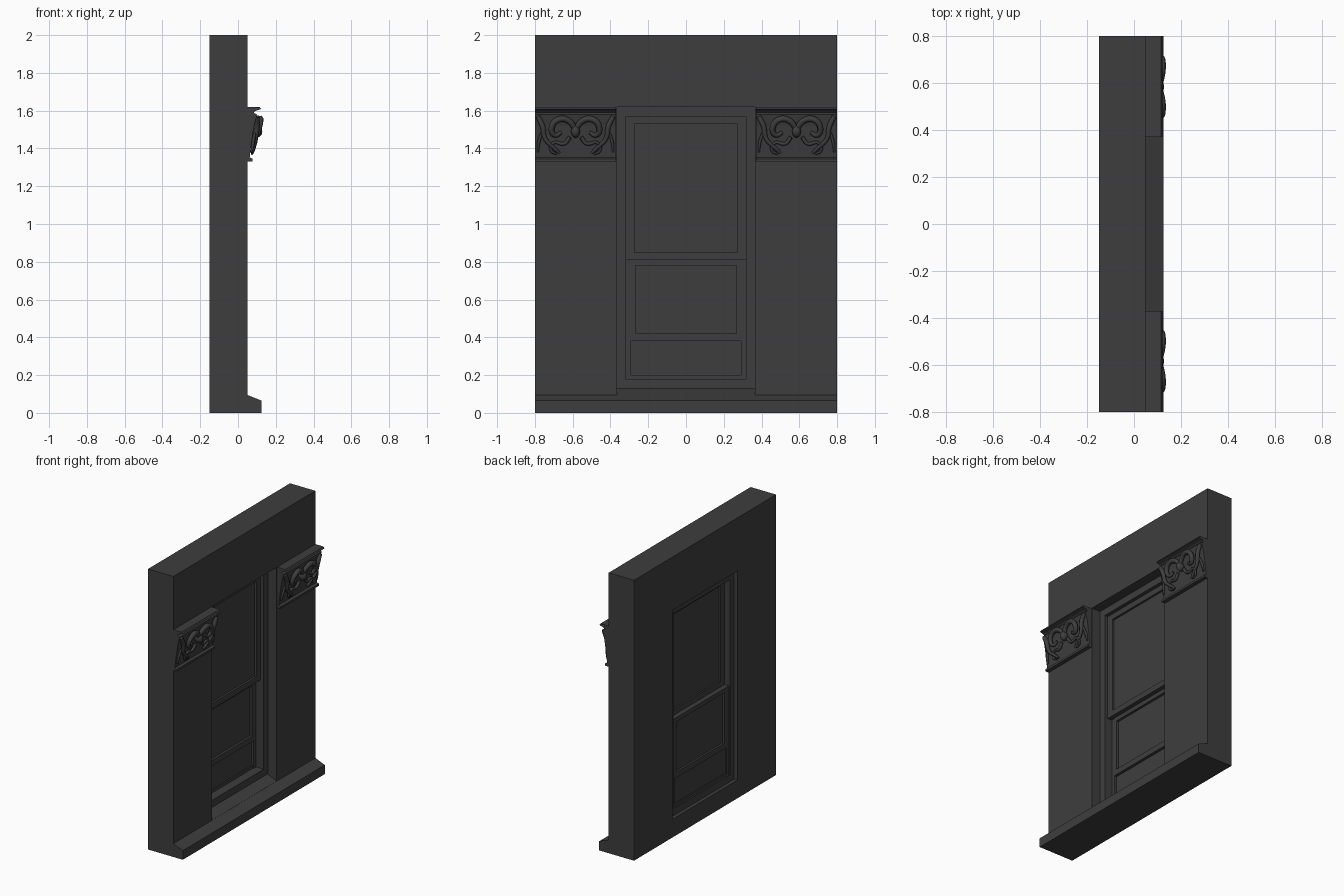
import bpy, bmesh
from mathutils import Vector

cube = bpy.data.objects.get("Cube")
if cube:
    bpy.data.objects.remove(cube)

stone = bpy.data.materials.new("dark_grey_stone")
stone.use_nodes = True
grey = (0.048, 0.048, 0.048, 1)
stone.diffuse_color = grey
stone.node_tree.nodes["Principled BSDF"].inputs["Base Color"].default_value = grey


def finish(name, bm):
    bmesh.ops.recalc_face_normals(bm, faces=bm.faces)
    mesh = bpy.data.meshes.new(name)
    bm.to_mesh(mesh)
    bm.free()
    mesh.materials.append(stone)
    ob = bpy.data.objects.new(name, mesh)
    bpy.context.collection.objects.link(ob)
    return ob


def prism(name, profile, y0, y1):
    """Extrude an (x, z) profile along y."""
    bm = bmesh.new()
    face = bm.faces.new([bm.verts.new((x, y0, z)) for x, z in profile])
    ext = bmesh.ops.extrude_face_region(bm, geom=[face])["geom"]
    bmesh.ops.translate(bm, vec=(0, y1 - y0, 0),
                        verts=[v for v in ext if isinstance(v, bmesh.types.BMVert)])
    return finish(name, bm)


def box(name, x0, x1, y0, y1, z0, z1):
    return prism(name, [(x0, z0), (x1, z0), (x1, z1), (x0, z1)], y0, y1)


def ring(name, x0, x1, outer, inner):
    """Rectangular frame; outer and inner are (half width, bottom, top)."""
    bm = bmesh.new()
    loops = []
    for x in (x0, x1):
        for w, b, t in (outer, inner):
            loops.append([bm.verts.new((x, y, z))
                          for y, z in ((-w, b), (w, b), (w, t), (-w, t))])
    for a, b in ((0, 1), (2, 3), (0, 2), (1, 3)):
        for i in range(4):
            j = (i + 1) % 4
            bm.faces.new((loops[a][i], loops[a][j], loops[b][j], loops[b][i]))
    return finish(name, bm)


# Wall with its opening, the projecting ledge and the sloped window sill
OPENING = (0.365, 0.095, 1.62)
ring("wall", -0.15, 0.05, (0.8, 0, 2), OPENING)
prism("base_ledge", [(0.05, 0), (0.125, 0), (0.125, 0.065), (0.05, 0.095)], -0.8, 0.8)
prism("window_sill", [(-0.15, 0.09), (0.05, 0.09), (0.05, 0.096), (-0.03, 0.13), (-0.15, 0.13)],
      -0.365, 0.365)

# Window casing, sashes and panes
ring("window_casing", -0.125, -0.02, (0.365, 0.13, 1.62), (0.318, 0.18, 1.57))
ring("upper_sash", -0.08, -0.045, (0.318, 0.81, 1.57), (0.272, 0.85, 1.53))
box("upper_pane", -0.068, -0.06, -0.272, 0.272, 0.85, 1.53)
ring("lower_sash", -0.115, -0.075, (0.29, 0.38, 0.81), (0.267, 0.42, 0.78))
box("lower_pane", -0.1, -0.092, -0.267, 0.267, 0.42, 0.78)
box("bottom_panel", -0.108, -0.095, -0.29, 0.29, 0.2, 0.38)
box("bottom_rail", -0.115, -0.085, -0.318, 0.318, 0.18, 0.2)
for side, y in (("right", -0.304), ("left", 0.304)):
    box(side + "_sash_guide", -0.115, -0.08, y - 0.014, y + 0.014, 0.18, 0.81)


def tube(name, points, side, mid):
    """Tapered carved stem; points are (offset from centre, z, x, radius)."""
    cu = bpy.data.curves.new(name, "CURVE")
    cu.dimensions = "3D"
    cu.bevel_depth = 1
    cu.bevel_resolution = 1
    cu.resolution_u = 5
    cu.use_fill_caps = True
    sp = cu.splines.new("BEZIER")
    sp.bezier_points.add(len(points) - 1)
    for bp, (u, z, x, r) in zip(sp.bezier_points, points):
        bp.co = Vector((x, mid + side * u, z))
        bp.radius = r
        bp.handle_left_type = bp.handle_right_type = "AUTO"
    tmp = bpy.data.objects.new(name, cu)
    bpy.context.collection.objects.link(tmp)
    bpy.context.view_layer.update()
    mesh = bpy.data.meshes.new_from_object(
        tmp.evaluated_get(bpy.context.evaluated_depsgraph_get()))
    bpy.data.objects.remove(tmp)
    bpy.data.curves.remove(cu)
    mesh.materials.clear()
    mesh.materials.append(stone)
    mesh.shade_smooth()
    ob = bpy.data.objects.new(name, mesh)
    bpy.context.collection.objects.link(ob)


# Carved scrolls for half a capital
STEMS = {
    "arch_scroll": [(0.0, 1.5, 0.1, 0.014), (0.035, 1.545, 0.112, 0.017),
                    (0.085, 1.555, 0.118, 0.018), (0.125, 1.515, 0.112, 0.017),
                    (0.11, 1.47, 0.1, 0.013), (0.075, 1.485, 0.095, 0.01)],
    "corner_leaf": [(0.2, 1.57, 0.1, 0.014), (0.175, 1.52, 0.1, 0.016),
                    (0.16, 1.45, 0.092, 0.013), (0.11, 1.4, 0.082, 0.011),
                    (0.085, 1.375, 0.075, 0.008)],
    "lower_scroll": [(0.03, 1.46, 0.095, 0.012), (0.06, 1.425, 0.09, 0.011),
                     (0.115, 1.43, 0.088, 0.009), (0.13, 1.39, 0.08, 0.008),
                     (0.1, 1.37, 0.074, 0.006)],
    "side_tendril": [(0.2, 1.38, 0.072, 0.006), (0.195, 1.43, 0.08, 0.009),
                     (0.18, 1.48, 0.088, 0.008)],
}
BODY = [(0.05, 1.33), (0.078, 1.33), (0.078, 1.345), (0.062, 1.352), (0.07, 1.42),
        (0.085, 1.52), (0.1, 1.58), (0.082, 1.59), (0.095, 1.6), (0.122, 1.608),
        (0.115, 1.62), (0.05, 1.62)]

# Two capitals, each carved symmetrically about its own centre
for label, mid in (("right", -0.585), ("left", 0.585)):
    prism(label + "_capital", BODY, mid - 0.215, mid + 0.215)
    for side in (-1, 1):
        for stem, points in STEMS.items():
            tube(f"{label}_{stem}", points, side, mid)
    # Central bud
    bm = bmesh.new()
    bmesh.ops.create_icosphere(bm, subdivisions=2, radius=1)
    bmesh.ops.scale(bm, vec=(0.03, 0.024, 0.034), verts=bm.verts)
    bmesh.ops.translate(bm, vec=(0.1, mid, 1.49), verts=bm.verts)
    bud = finish(label + "_bud", bm)
    bud.data.shade_smooth()
